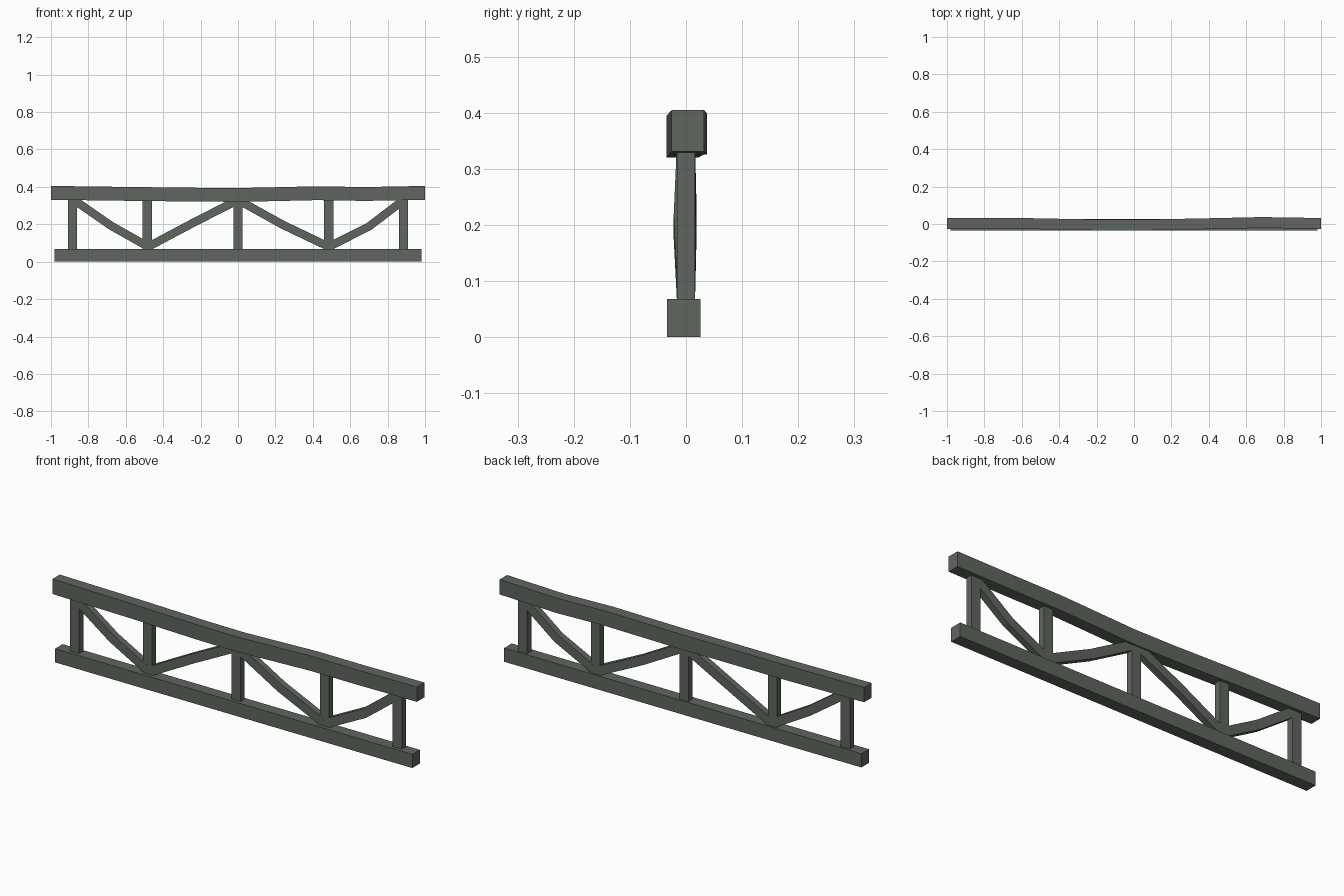
import bpy
import bmesh
from mathutils import Vector

old = bpy.data.objects.get("Cube")
if old:
    bpy.data.objects.remove(old, do_unlink=True)

COLOR = (0.115, 0.132, 0.112, 1)
paint = bpy.data.materials.new("dark grey green")
paint.use_nodes = True
paint.diffuse_color = COLOR
paint.node_tree.nodes["Principled BSDF"].inputs["Base Color"].default_value = COLOR


def beam(name, path, depth, height, upright=False):
    """Sweep a rectangle along a path lying mostly in the XZ plane."""
    bm = bmesh.new()
    pts = [Vector(p) for p in path]
    rings = []
    for i, p in enumerate(pts):
        run = pts[min(i + 1, len(pts) - 1)] - pts[max(i - 1, 0)]
        side = Vector((-run.z, 0, run.x)).normalized()
        if upright:
            side = Vector((0, 0, 1))
        across = Vector((0, depth / 2, 0))
        up = side * height / 2
        rings.append([bm.verts.new(p + v) for v in
                      (-across - up, across - up, across + up, -across + up)])
    for a, b in zip(rings, rings[1:]):
        for k in range(4):
            n = (k + 1) % 4
            bm.faces.new((a[k], a[n], b[n], b[k]))
    bm.faces.new(rings[0])
    bm.faces.new(rings[-1])
    bmesh.ops.recalc_face_normals(bm, faces=bm.faces)
    mesh = bpy.data.meshes.new(name)
    bm.to_mesh(mesh)
    bm.free()
    mesh.materials.append(paint)
    obj = bpy.data.objects.new(name, mesh)
    bpy.context.collection.objects.link(obj)


# Straight lower rail and warped upper rail
beam("lower_rail", [(-0.98, -0.004, 0.034), (0.98, -0.004, 0.034)], 0.059, 0.068, True)
beam("upper_rail", [(-1, 0.003, 0.368), (-0.55, 0.002, 0.362), (-0.2, -0.005, 0.358),
                    (0.02, -0.006, 0.357), (0.42, 0.002, 0.366), (0.68, 0.008, 0.362),
                    (1, 0.003, 0.368)], 0.058, 0.074, True)

# Upright posts
for i, x in enumerate((-0.885, -0.485, 0, 0.485, 0.885)):
    beam(f"post_{i + 1}", [(x, 0, 0.06), (x, 0, 0.34)], 0.032, 0.05)

# Bent diagonal braces: low foot, sagging middle, high head
braces = [((-0.87, 0.325), (-0.68, 0.193), (-0.48, 0.08), -0.004),
          ((-0.48, 0.08), (-0.245, 0.205), (0, 0.33), 0.003),
          ((0, 0.33), (0.24, 0.197), (0.485, 0.08), -0.006),
          ((0.485, 0.08), (0.7, 0.188), (0.88, 0.325), 0.002)]
for i, (start, mid, end, bow) in enumerate(braces):
    beam(f"brace_{i + 1}", [(start[0], 0, start[1]), (mid[0], bow, mid[1]),
                            (end[0], 0, end[1])], 0.032, 0.044)
